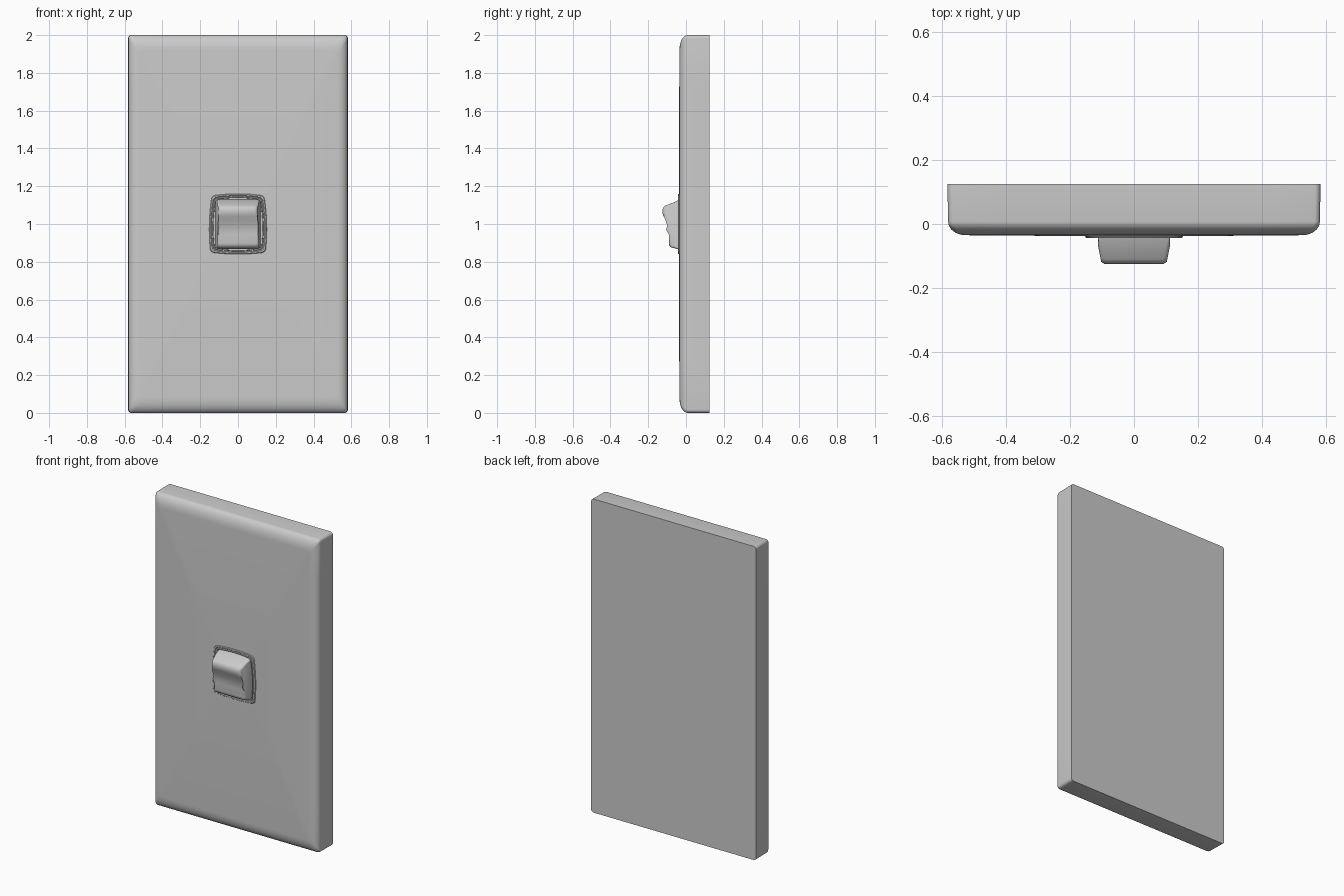
import bpy, bmesh, math

if "Cube" in bpy.data.objects:
    bpy.data.objects.remove(bpy.data.objects["Cube"])

MID = 1.0  # height of the plate centre


def outline(hw, hh, r, bow=0.0, flare=0.0, n=8, c=6):
    """Rounded rectangle in xz; sides may bow outwards and flare at the bottom."""
    pts = []
    for k, (sx, sz) in enumerate([(1, 1), (-1, 1), (-1, -1), (1, -1)]):
        cx, cz = sx * (hw - r), sz * (hh - r)
        corner = [(cx + r * math.cos(a), cz + r * math.sin(a))
                  for a in [math.pi / 2 * (k + i / c) for i in range(c + 1)]]
        pts += corner
        nx, nz = [(-1, 1), (-1, -1), (1, -1), (1, 1)][k]
        a0 = math.pi / 2 * (k + 1)
        end = (nx * (hw - r) + r * math.cos(a0), nz * (hh - r) + r * math.sin(a0))
        p = corner[-1]
        pts += [(p[0] + (end[0] - p[0]) * i / n, p[1] + (end[1] - p[1]) * i / n)
                for i in range(1, n)]
    out = []
    for x, z in pts:
        u, v = x / hw, z / hh
        out.append(((x + bow * u * (1 - v * v)) * (1 - flare * v),
                    z + bow * v * (1 - u * u)))
    return out


def finish(name, bm, angle=35):
    bmesh.ops.recalc_face_normals(bm, faces=bm.faces)
    me = bpy.data.meshes.new(name)
    bm.to_mesh(me)
    bm.free()
    ob = bpy.data.objects.new(name, me)
    bpy.context.collection.objects.link(ob)
    bpy.ops.object.select_all(action='DESELECT')
    bpy.context.view_layer.objects.active = ob
    ob.select_set(True)
    bpy.ops.object.shade_smooth_by_angle(angle=math.radians(angle))
    return ob


def loft(name, sections, closed=False):
    """Bridge (y, outline) sections; cap the ends or join last to first."""
    bm = bmesh.new()
    rings = [[bm.verts.new((x, y, z + MID)) for x, z in pts] for y, pts in sections]
    pairs = list(zip(rings, rings[1:]))
    if closed:
        pairs.append((rings[-1], rings[0]))
    else:
        bm.faces.new(rings[0])
        bm.faces.new(rings[-1])
    for a, b in pairs:
        for i in range(len(a)):
            j = (i + 1) % len(a)
            bm.faces.new((a[i], a[j], b[j], b[i]))
    return finish(name, bm)


# Wall plate: straight sides, softly rounded front, shallow central pocket
plate = [(0.125, outline(0.582, 1.0, 0.018))]
for i in range(9):
    t = math.pi / 2 * i / 8
    k = 1 - math.cos(t)
    plate.append((0.008 - 0.043 * math.sin(t),
                  outline(0.580 - 0.055 * k, 1.0 - 0.08 * k, 0.018 + 0.012 * k)))
plate += [(-0.038, outline(0.13, 0.136, 0.02, 0.005)),
          (-0.015, outline(0.13, 0.136, 0.02, 0.005))]
loft("wall_plate", plate)

# Bezel: bowed frame with a raised lip and a groove
bezel = [(-0.03, 0.142), (-0.039, 0.142), (-0.043, 0.139), (-0.043, 0.133),
         (-0.039, 0.130), (-0.039, 0.127), (-0.043, 0.125), (-0.042, 0.121),
         (-0.03, 0.120)]
loft("bezel", [(y, outline(w, w + 0.008, 0.018, 0.010, 0.025)) for y, w in bezel],
     closed=True)

# Rocker: scooped side profile swept across x and tapered towards the front
profile = [(-0.015, 0.868), (-0.045, 0.868), (-0.078, 0.876), (-0.088, 0.884),
           (-0.091, 0.898), (-0.091, 0.945), (-0.093, 0.970), (-0.099, 0.993),
           (-0.108, 1.018), (-0.118, 1.040), (-0.124, 1.055), (-0.125, 1.072),
           (-0.121, 1.088), (-0.110, 1.098), (-0.070, 1.112), (-0.045, 1.125),
           (-0.015, 1.130)]
bm = bmesh.new()
sides = []
for s in (-1, 1):
    sides.append([bm.verts.new((s * (0.118 - 0.2 * max(0, -0.04 - y)), y, z))
                  for y, z in profile])
    bm.faces.new(sides[-1])
for i in range(len(profile)):
    j = (i + 1) % len(profile)
    bm.faces.new((sides[0][i], sides[0][j], sides[1][j], sides[1][i]))
rims = [e for e in bm.edges if e.verts[0].co.x * e.verts[1].co.x > 0
        and min(v.co.y for v in e.verts) < -0.02]
bmesh.ops.bevel(bm, geom=rims, offset=0.013, segments=4, profile=0.5,
                affect='EDGES', clamp_overlap=True)
finish("rocker_switch", bm, 50)
